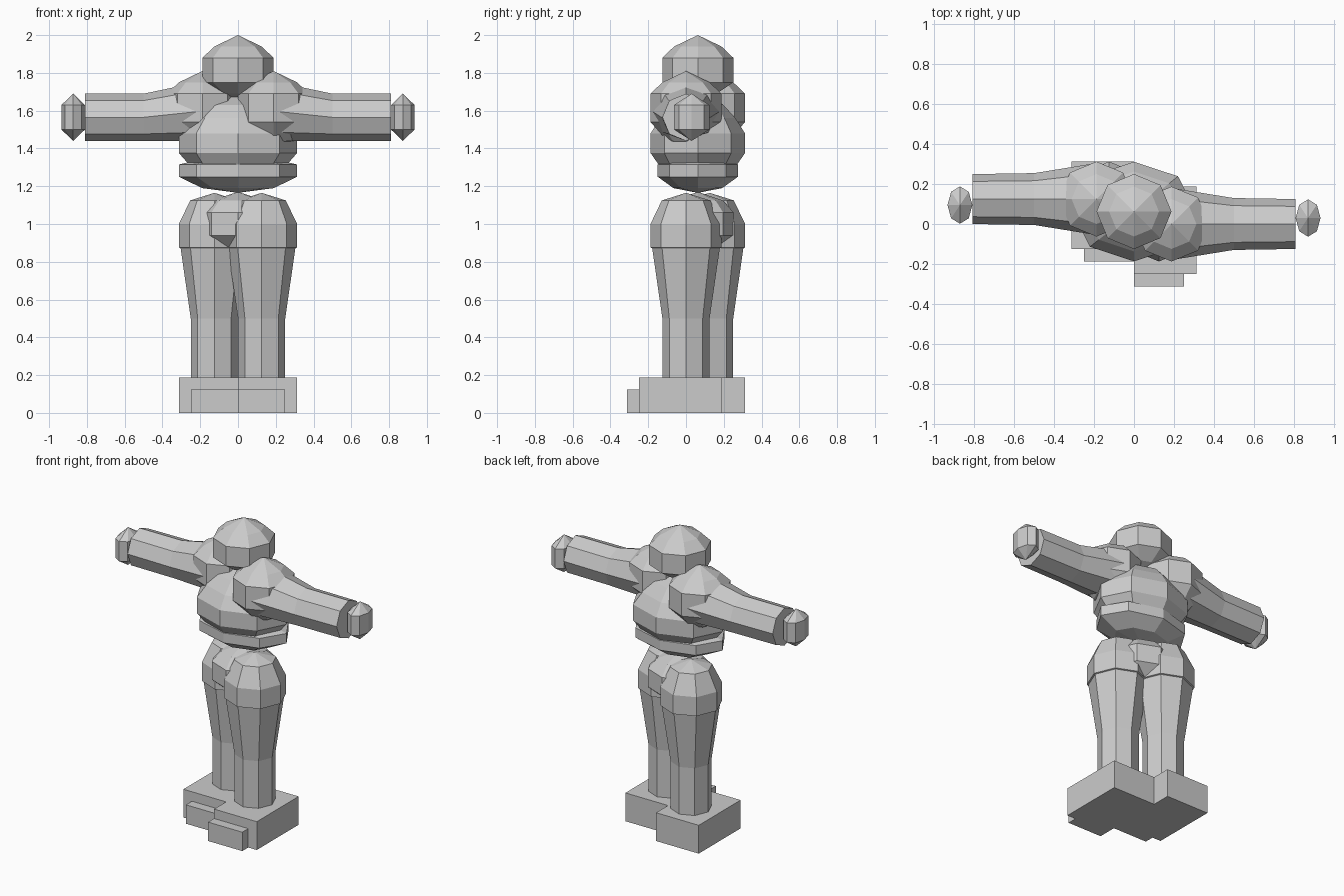
import bpy, bmesh, math

if "Cube" in bpy.data.objects:
    bpy.data.objects.remove(bpy.data.objects["Cube"])


def tube(name, rings, axis='z', sides=8):
    """Faceted solid from rings (position, centre_a, centre_b, radius_a, radius_b)."""
    bm = bmesh.new()
    loops = []
    for pos, ca, cb, ra, rb in rings:
        loop = []
        count = 1 if ra == 0 else sides
        for i in range(count):
            t = math.tau * i / sides
            a, b = ca + ra * math.cos(t), cb + rb * math.sin(t)
            loop.append(bm.verts.new((a, b, pos) if axis == 'z' else (pos, a, b)))
        loops.append(loop)
    for lo, hi in zip(loops, loops[1:]):
        for i in range(sides):
            j = (i + 1) % sides
            if len(lo) == 1:
                bm.faces.new((lo[0], hi[j], hi[i]))
            elif len(hi) == 1:
                bm.faces.new((lo[i], lo[j], hi[0]))
            else:
                bm.faces.new((lo[i], lo[j], hi[j], hi[i]))
    for end in (loops[0], loops[-1]):
        if len(end) > 1:
            bm.faces.new(end)
    bmesh.ops.recalc_face_normals(bm, faces=bm.faces)
    return finish(name, bm)


def box(name, x0, x1, y0, y1, z0, z1):
    bm = bmesh.new()
    bmesh.ops.create_cube(bm, size=1)
    for v in bm.verts:
        v.co = ((x0 + x1) / 2 + v.co.x * (x1 - x0),
                (y0 + y1) / 2 + v.co.y * (y1 - y0),
                (z0 + z1) / 2 + v.co.z * (z1 - z0))
    return finish(name, bm)


def finish(name, bm):
    me = bpy.data.meshes.new(name)
    bm.to_mesh(me)
    bm.free()
    ob = bpy.data.objects.new(name, me)
    bpy.context.collection.objects.link(ob)
    return ob


def ball(name, x, y, profile, flat=1.0):
    """Upright faceted ball from (z, radius) pairs."""
    return tube(name, [(z, x, y, r, r * flat) for z, r in profile])


CY = 0.0625  # body centre line

# head
ball("head", 0, CY, [(1.66, 0), (1.69, 0.1), (1.75, 0.188), (1.88, 0.188),
                     (1.94, 0.125), (2.0, 0)])
# torso
ball("chest", 0, CY, [(1.19, 0), (1.25, 0.16), (1.315, 0.26), (1.375, 0.312),
                      (1.48, 0.312), (1.56, 0.25), (1.63, 0.17), (1.69, 0)], 0.8)
ball("abdomen", 0, CY, [(1.165, 0), (1.19, 0.19), (1.25, 0.312), (1.315, 0.312),
                        (1.33, 0.25), (1.36, 0)], 0.68)
ball("pelvis", 0, CY, [(0.83, 0), (0.88, 0.125), (0.94, 0.2), (1.06, 0.2),
                       (1.125, 0.14), (1.17, 0)], 0.95)

# limbs: the two sides are staggered front to back
for label, s, y in (("left", 1, 0.0), ("right", -1, 0.125)):
    # shoulder, arm and hand
    ball(label + "_shoulder", s * 0.188, y,
         [(1.41, 0), (1.44, 0.1), (1.54, 0.188), (1.69, 0.188), (1.75, 0.125), (1.81, 0)])
    tube(label + "_arm", [(s * 0.19, y, 1.5975, 0.18, 0.157),
                          (s * 0.5, y, 1.565, 0.13, 0.125),
                          (s * 0.81, y, 1.565, 0.125, 0.125)], 'x')
    hx = s * 0.8725
    ball(label + "_hand", hx, y + (0.03 if s > 0 else -0.03),
         [(1.44, 0), (1.5, 0.0625), (1.63, 0.0625), (1.69, 0)], 1.5)

    # hip and leg
    x = s * 0.125
    ball(label + "_hip", x, y, [(0.81, 0), (0.875, 0.188), (1.0, 0.188),
                                (1.125, 0.128), (1.165, 0)])
    ball(label + "_leg", x, y, [(0.15, 0.125), (0.5, 0.125), (0.88, 0.18)])

    # foot and toe
    xa, xb = sorted((0, s * 0.3125))
    ta, tb = sorted((0, s * 0.25))
    box(label + "_foot", xa, xb, y - 0.25, y + 0.188, 0, 0.1875)
    box(label + "_toe", ta, tb, y - 0.3125, y - 0.2, 0, 0.125)
